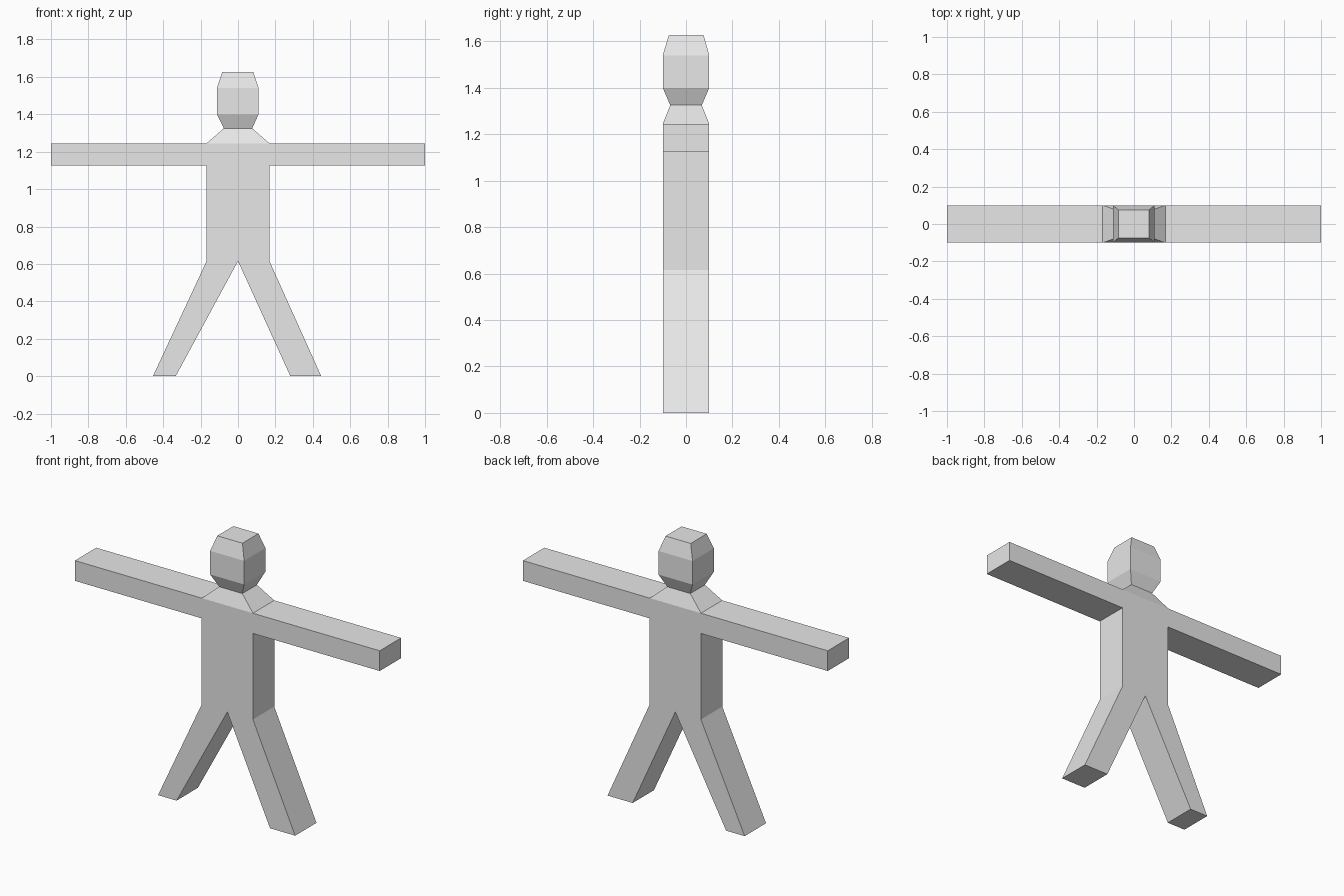
import bpy
import bmesh

cube = bpy.data.objects.get("Cube")
if cube:
    bpy.data.objects.remove(cube, do_unlink=True)

# Single plain colour
grey = bpy.data.materials.new("plain_grey")
grey.use_nodes = True
colour = (0.8, 0.8, 0.8, 1.0)
grey.diffuse_color = colour
grey.node_tree.nodes["Principled BSDF"].inputs["Base Color"].default_value = colour


def loft(name, rings, cap_start=True):
    """Join closed rings of points with flat quads and cap the ends."""
    bm = bmesh.new()
    loops = [[bm.verts.new(p) for p in ring] for ring in rings]
    for a, b in zip(loops, loops[1:]):
        for i in range(len(a)):
            j = (i + 1) % len(a)
            bm.faces.new((a[i], a[j], b[j], b[i]))
    if cap_start:
        bm.faces.new(loops[0][::-1])
    bm.faces.new(loops[-1])
    bmesh.ops.recalc_face_normals(bm, faces=bm.faces)
    mesh = bpy.data.meshes.new(name)
    bm.to_mesh(mesh)
    bm.free()
    mesh.materials.append(grey)
    obj = bpy.data.objects.new(name, mesh)
    bpy.context.collection.objects.link(obj)
    return obj


def rectangle(x0, x1, y0, y1, z):
    return [(x0, y0, z), (x1, y0, z), (x1, y1, z), (x0, y1, z)]


# Body: silhouette of torso, outstretched arms and uneven legs, given depth
half_depth, waist = 0.10, 0.168
hip, arm_low, arm_top = 0.615, 1.125, 1.245
outline = [
    (0, hip), (0.28, 0), (0.445, 0), (waist, hip),                # left leg
    (waist, arm_low), (1, arm_low), (1, arm_top), (waist, arm_top),      # left arm
    (-waist, arm_top), (-1, arm_top), (-1, arm_low), (-waist, arm_low),  # right arm
    (-waist, hip), (-0.455, 0), (-0.333, 0),                      # right leg
]
loft("body", [[(x, y, z) for x, z in outline] for y in (-half_depth, half_depth)])

# Sloping shoulders, narrow neck and faceted head
neck = rectangle(-0.076, 0.076, -0.068, 0.068, 1.325)
loft("shoulders", [
    rectangle(-waist, waist, -half_depth, half_depth, arm_top),
    neck,
], cap_start=False)
loft("head", [
    neck,
    rectangle(-0.113, 0.11, -half_depth, half_depth, 1.40),
    rectangle(-0.113, 0.11, -half_depth, half_depth, 1.54),
    rectangle(-0.084, 0.081, -0.074, 0.076, 1.627),
], cap_start=False)
